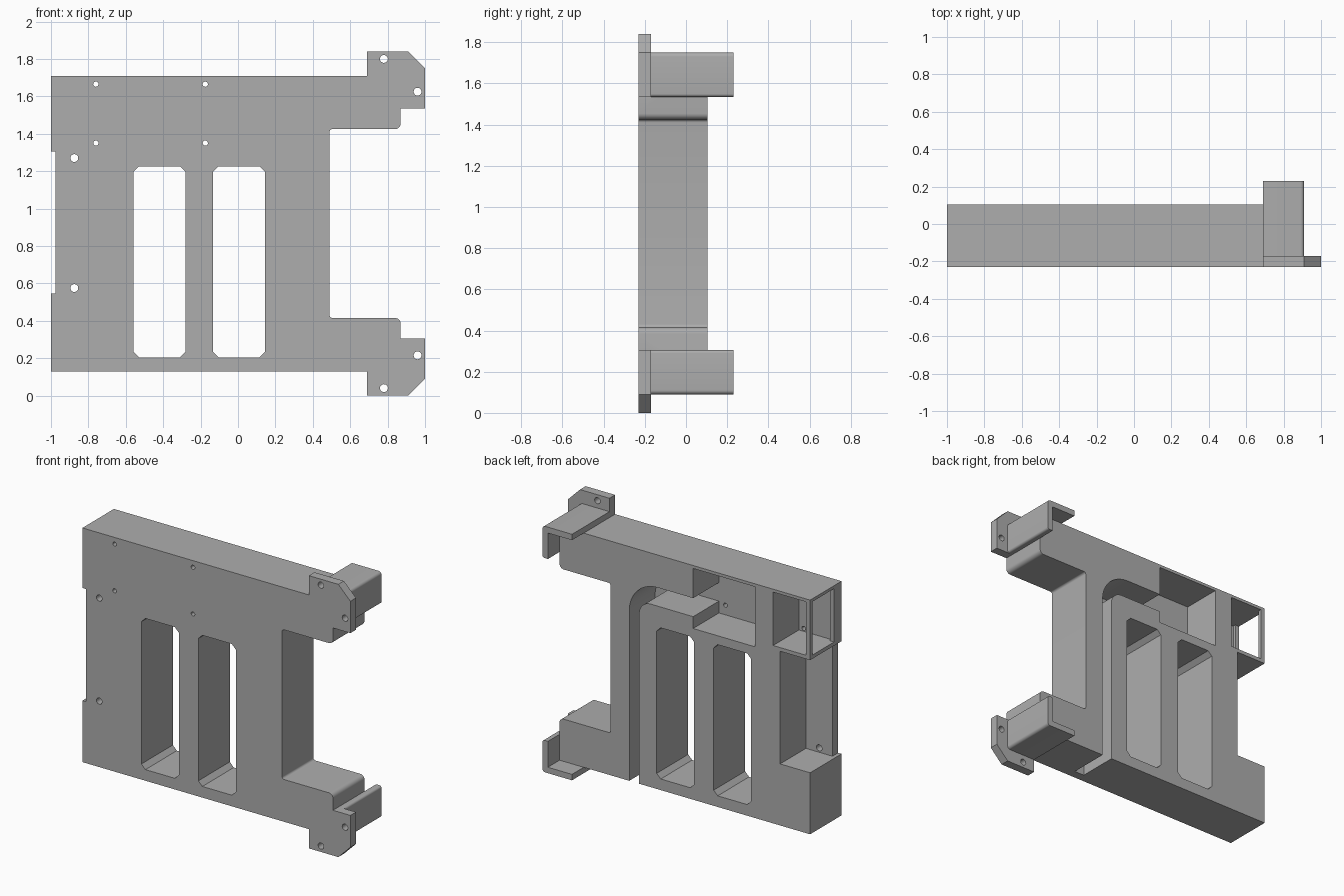
import bpy, bmesh, math
from mathutils import Vector

if "Cube" in bpy.data.objects:
    bpy.data.objects.remove(bpy.data.objects["Cube"])

grey = bpy.data.materials.new("plain_grey")
grey.use_nodes = True
grey.diffuse_color = (0.42, 0.42, 0.42, 1)
grey.node_tree.nodes["Principled BSDF"].inputs["Base Color"].default_value = grey.diffuse_color

FRONT, WEB, BACK, REAR = -0.23, -0.17, 0.105, 0.23
HEIGHT = 1.84


def rounded(points, steps=6):
    """Outline of (x, z[, radius]) corners; right-angled corners get arcs."""
    out = []
    for i, pt in enumerate(points):
        p = Vector(pt[:2])
        if len(pt) < 3:
            out.append(p)
            continue
        a = p + (Vector(points[i - 1][:2]) - p).normalized() * pt[2]
        b = p + (Vector(points[(i + 1) % len(points)][:2]) - p).normalized() * pt[2]
        c = a + b - p
        for k in range(steps + 1):
            t = math.pi / 2 * k / steps
            out.append(c + (a - c) * math.cos(t) + (b - c) * math.sin(t))
    return out


def rect(x0, x1, z0, z1):
    return [(x0, z0), (x1, z0), (x1, z1), (x0, z1)]


def flip(points):
    return [(p[0], HEIGHT - p[1], *p[2:]) for p in points]


def extrude(name, outline, y0, y1):
    bm = bmesh.new()
    face = bm.faces.new([bm.verts.new((p[0], y0, p[1])) for p in outline])
    new = bmesh.ops.extrude_face_region(bm, geom=[face])["geom"]
    bmesh.ops.translate(bm, vec=(0, y1 - y0, 0),
                        verts=[v for v in new if isinstance(v, bmesh.types.BMVert)])
    bmesh.ops.recalc_face_normals(bm, faces=bm.faces)
    mesh = bpy.data.meshes.new(name)
    bm.to_mesh(mesh)
    bm.free()
    mesh.materials.append(grey)
    ob = bpy.data.objects.new(name, mesh)
    bpy.context.collection.objects.link(ob)
    return ob


def combine(target, tool, operation="DIFFERENCE"):
    tool.hide_render = True
    mod = target.modifiers.new("combine", "BOOLEAN")
    mod.operation, mod.solver, mod.object = operation, "EXACT", tool
    bpy.context.view_layer.objects.active = target
    bpy.ops.object.modifier_apply(modifier=mod.name)
    bpy.data.objects.remove(tool)


def cut(outline, y0=WEB, y1=0.4):
    combine(body, extrude("cutter", outline, y0, y1))


def smooth(ob):
    bpy.ops.object.select_all(action="DESELECT")
    ob.select_set(True)
    bpy.context.view_layer.objects.active = ob
    bpy.ops.object.shade_smooth_by_angle(angle=math.radians(30))


# Main body with two arms
arm = [(0.49, 1.425, 0.015), (0.87, 1.425, 0.03), (0.87, 1.71)]
outline = [(-1, 1.71), (-1, 0.13)] + flip(arm)[::-1] + arm
body = extrude("frame_body", rounded(outline), FRONT, BACK)

# Mounting ears at the arm ends
ear = [(0.69, 1.535), (1, 1.535), (1, 1.75), (0.91, HEIGHT), (0.69, HEIGHT)]
for shape in (ear, flip(ear)):
    combine(body, extrude("ear", shape, FRONT, WEB), "UNION")

# Long chamfered through slots
for x0, x1 in ((-0.56, -0.28), (-0.135, 0.145)):
    slot = [(*p, 0.03) for p in rect(x0, x1, 0.205, 1.225)]
    cut(rounded(slot, 1), -0.4)

# Rear pocket and the curved cable channel leading to it
cut(rect(-0.59, -0.127, 1.285, 1.69))
channel = [(0.276, 0), (0.35, 0), (0.35, 1.49, 0.21),
           (-0.2, 1.49), (-0.2, 1.365), (0.276, 1.365, 0.085)]
cut(rounded(channel, 10))

# Corner compartment, open at the rear and through the side
cut(rect(-0.97, -0.724, 1.33, 1.69))
cut(rect(-1.1, -0.95, 1.33, 1.69), -0.15, 0.08)

# Side recess and the shallow notch in its front web
cut(rect(-1.1, -0.776, 0.545, 1.305))
cut(rect(-1.1, -0.975, 0.545, 1.305), -0.4)

# Screw holes
small = [(x, z) for x in (-0.76, -0.175) for z in (1.35, 1.665)]
large = [(-0.875, 1.27), (-0.875, 0.575)]
ear_holes = [(0.78, 1.80), (0.96, 1.625)]
for radius, spots in ((0.014, small), (0.021, large + ear_holes + flip(ear_holes))):
    for x, z in spots:
        ring = [(x + radius * math.cos(k * math.tau / 20),
                 z + radius * math.sin(k * math.tau / 20)) for k in range(20)]
        cut(ring, -0.4, 0)
smooth(body)

# Angle brackets wrapping the arm ends
angle = [(0.69, 1.71), (0.69, 1.75), (0.91, 1.75, 0.02),
         (0.91, 1.535, 0.015), (0.87, 1.535), (0.87, 1.71)]
for name, shape in (("upper_bracket", angle), ("lower_bracket", flip(angle))):
    smooth(extrude(name, rounded(shape), WEB, REAR))
